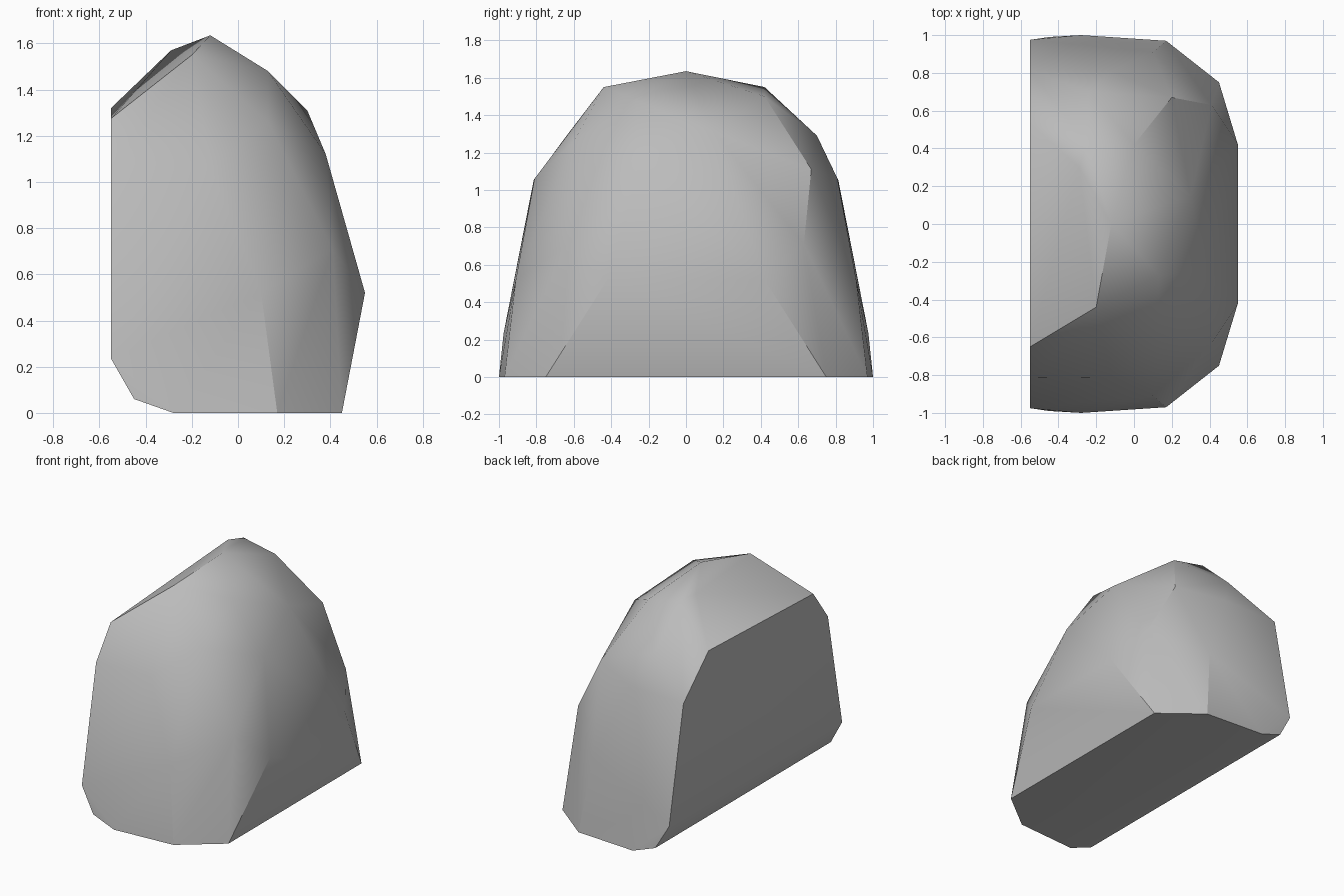
import bpy
import bmesh
import math

# Remove the default cube if the scene has it
default_cube = bpy.data.objects.get("Cube")
if default_cube:
    bpy.data.objects.remove(default_cube, do_unlink=True)


def make_material(name, colour):
    material = bpy.data.materials.new(name)
    material.use_nodes = True
    material.diffuse_color = colour
    shader = material.node_tree.nodes["Principled BSDF"]
    shader.inputs["Base Color"].default_value = colour
    shader.inputs["Roughness"].default_value = 0.9
    return material


def build_hull(name, corners, material):
    """Wrap a convex faceted solid around a few corner points."""
    mesh = bpy.data.meshes.new(name)
    bm = bmesh.new()
    for corner in corners:
        bm.verts.new(corner)
    bmesh.ops.convex_hull(bm, input=bm.verts[:])
    loose = [vert for vert in bm.verts if not vert.link_faces]
    bmesh.ops.delete(bm, geom=loose, context="VERTS")

    # Join nearly flat triangles into larger cut facets
    bmesh.ops.dissolve_limit(bm, angle_limit=math.radians(1.5),
                             verts=bm.verts[:], edges=bm.edges[:])
    bmesh.ops.recalc_face_normals(bm, faces=bm.faces[:])
    bm.to_mesh(mesh)
    bm.free()

    mesh.materials.append(material)
    obj = bpy.data.objects.new(name, mesh)
    bpy.context.collection.objects.link(obj)
    return obj


def both_ends(corners):
    """Repeat each corner at the front and the back end."""
    return [(x, side * y, z) for x, y, z in corners for side in (-1, 1)]


# Flat underside with a chamfer toward the split face
base = both_ends([(.45, .75, 0), (.17, .97, 0), (-.28, 1, 0),
                  (-.45, .99, .06), (-.55, .975, .235)])

# Belly and shoulders of the boulder
flanks = both_ends([(.55, .42, .52), (.41, .63, .71), (.1, .91, .52),
                    (-.12, .81, 1.06), (-.55, .815, 1.05)])

# Chipped facets of the upper front
front_crown = [(.13, -.6, 1.26), (-.2, -.44, 1.55), (.13, -.27, 1.48),
               (.38, -.25, 1.12), (-.55, -.65, 1.275)]

# Chipped facets of the upper back
back_crown = [(-.55, .53, 1.32), (-.25, .42, 1.55), (-.24, .7, 1.29),
              (0, .42, 1.5), (.2, .67, 1.11), (.3, .15, 1.31),
              (-.29, .3, 1.57)]

peak = [(-.12, 0, 1.635)]

stone_grey = make_material("stone grey", (.5, .5, .5, 1))
boulder = build_hull("boulder", base + flanks + front_crown + back_crown + peak,
                     stone_grey)

# Soft shading across shallow facets, crisp edges at the cuts
bpy.ops.object.select_all(action="DESELECT")
boulder.select_set(True)
bpy.context.view_layer.objects.active = boulder
bpy.ops.object.shade_smooth_by_angle(angle=math.radians(30))
